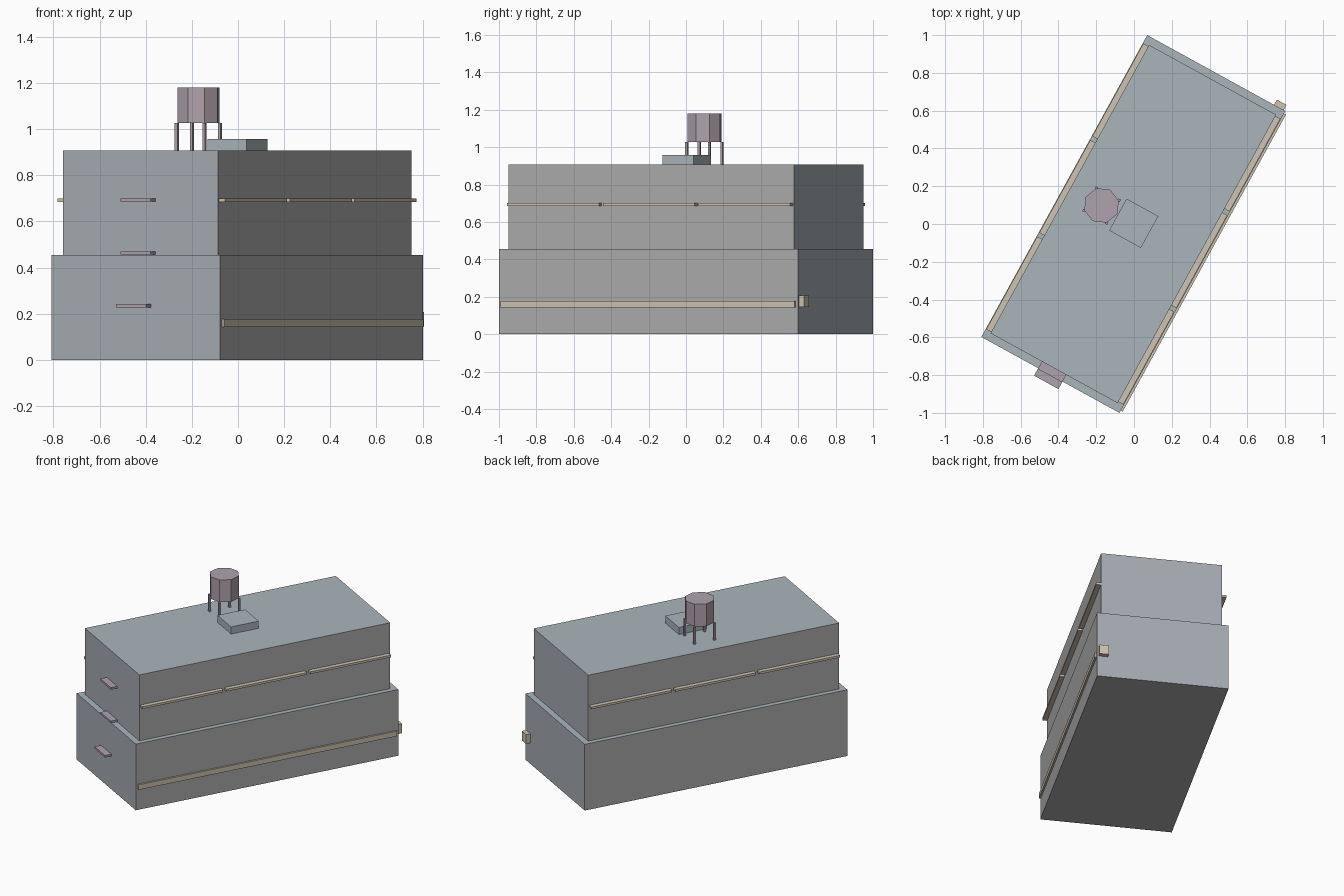
import bpy, bmesh
from math import radians
from mathutils import Matrix, Vector

if "Cube" in bpy.data.objects:
    bpy.data.objects.remove(bpy.data.objects["Cube"])

# Everything is laid out square, then turned with the building
TURN = Matrix.Translation((-0.0035, 0, 0)) @ Matrix.Rotation(radians(-28.8), 4, 'Z')


def material(name, rgb):
    m = bpy.data.materials.new(name)
    m.diffuse_color = (*rgb, 1)
    m.use_nodes = True
    m.node_tree.nodes["Principled BSDF"].inputs["Base Color"].default_value = m.diffuse_color
    return m


ROOF = material("roof_blue_grey", (0.40, 0.47, 0.50))
LONG = material("side_wall_grey", (0.42, 0.42, 0.42))
END = material("end_wall_grey", (0.38, 0.41, 0.45))
CREAM = material("cream", (0.62, 0.55, 0.44))
MAUVE = material("mauve", (0.43, 0.36, 0.41))


def finish(name, bm, mats):
    me = bpy.data.meshes.new(name)
    bm.to_mesh(me)
    bm.free()
    for m in mats:
        me.materials.append(m)
    ob = bpy.data.objects.new(name, me)
    ob.matrix_world = TURN
    bpy.context.collection.objects.link(ob)
    return ob


def box(name, lo, hi, *mats):
    """Box between two corners; with three materials: side, end, top."""
    lo, hi = Vector(lo), Vector(hi)
    bm = bmesh.new()
    bmesh.ops.create_cube(bm, size=1)
    bmesh.ops.scale(bm, vec=hi - lo, verts=bm.verts)
    bmesh.ops.translate(bm, vec=(lo + hi) / 2, verts=bm.verts)
    bm.normal_update()
    if len(mats) == 3:
        for f in bm.faces:
            n = f.normal
            f.material_index = 1 if abs(n.y) > 0.5 else 2 if n.z > 0.5 else 0
    return finish(name, bm, mats)


# Two stacked storeys
box("lower_storey", (-0.4173, -0.9117, 0), (0.4173, 0.9117, 0.455), LONG, END, ROOF)
box("upper_storey", (-0.384, -0.871, 0.455), (0.384, 0.871, 0.908), LONG, END, ROOF)

# Roof hatch
box("roof_hatch", (-0.096, -0.092, 0.908), (0.096, 0.1, 0.957), ROOF)

# Upper ledges, three lengths on each long side
for side, s in (("left", -1), ("right", 1)):
    for i in (-1, 0, 1):
        x0, x1 = sorted((s * 0.384, s * 0.414))
        c = i * 0.583
        box(f"{side}_ledge_{i + 2}", (x0, c - 0.28, 0.685), (x1, c + 0.28, 0.7), CREAM)

# Lower strip on the right side and small box on the back wall
box("lower_strip", (0.4173, -0.897, 0.142), (0.429, 0.897, 0.177), CREAM)
box("wall_box", (0.349, 0.9117, 0.144), (0.407, 0.943, 0.208), CREAM)

# Canopies on the front wall
for i, (y, z) in enumerate(((-0.9117, 0.228), (-0.871, 0.456), (-0.871, 0.686))):
    box(f"canopy_{i + 1}", (-0.0735, y - 0.045, z), (0.0735, y, z + 0.014), MAUVE)

# Octagonal water tank on four legs
TX, TY = -0.195, 0.005
bm = bmesh.new()
bmesh.ops.create_cone(bm, cap_ends=True, segments=8, radius1=0.095, radius2=0.095, depth=0.153,
                      matrix=Matrix.Translation((TX, TY, 1.1035)))
finish("water_tank", bm, [MAUVE])
for i, (sx, sy) in enumerate(((-1, -1), (1, -1), (1, 1), (-1, 1))):
    x, y = TX + sx * 0.069, TY + sy * 0.069
    box(f"tank_leg_{i + 1}", (x - 0.0065, y - 0.0065, 0.908), (x + 0.0065, y + 0.0065, 1.027), MAUVE)
